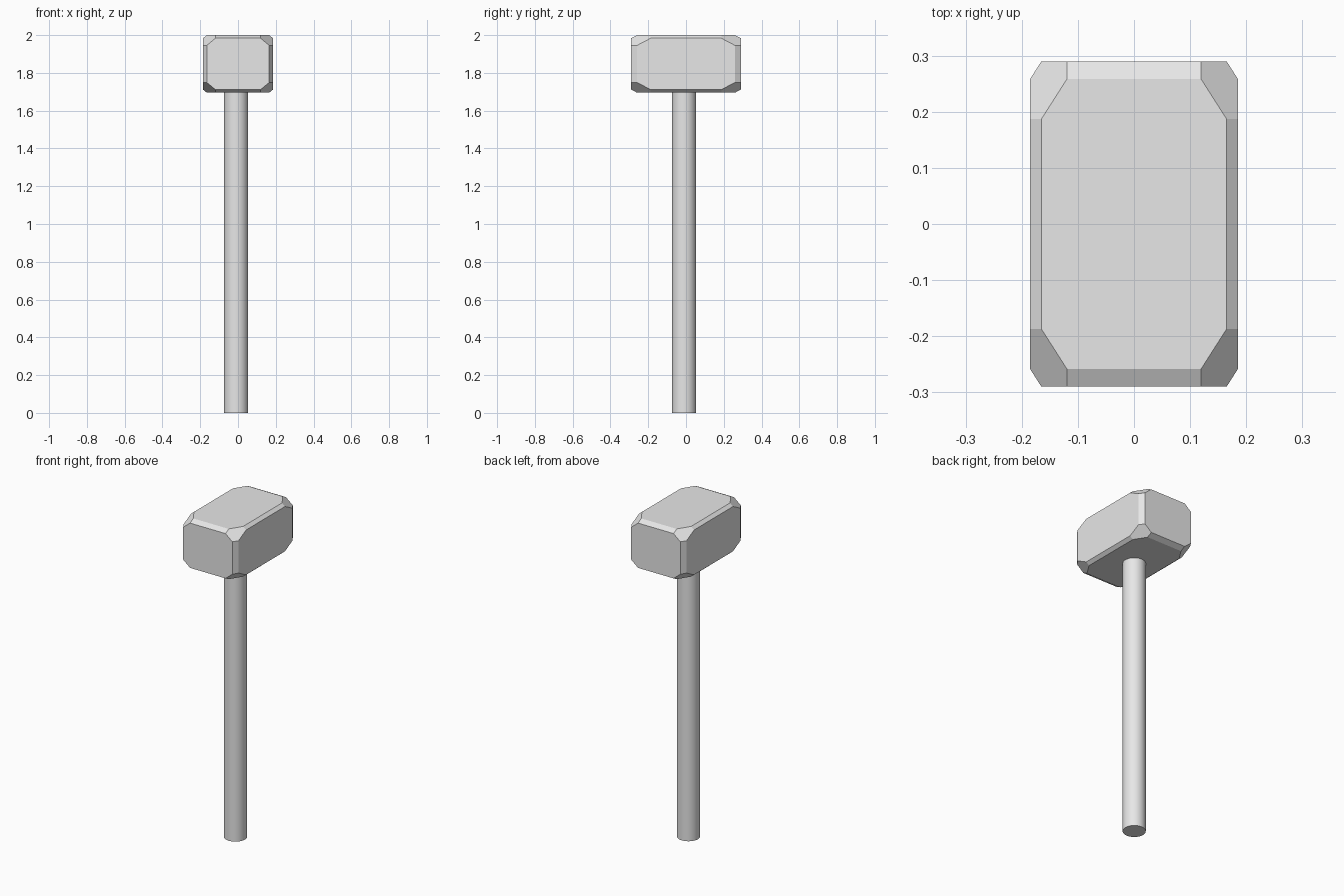
import bpy
import bmesh
from mathutils import Vector

cube = bpy.data.objects.get("Cube")
if cube:
    bpy.data.objects.remove(cube, do_unlink=True)

# Light grey shared by both parts
grey = bpy.data.materials.new("light_grey")
grey.use_nodes = True
colour = (0.8, 0.8, 0.8, 1.0)
grey.diffuse_color = colour
grey.node_tree.nodes["Principled BSDF"].inputs["Base Color"].default_value = colour


def add_head(centre, half):
    """Chamfered block: every edge bevelled and every corner cut off."""
    levels = (1.0, 0.892, 0.645)  # face, edge chamfer, corner cut
    orders = [(a, b, c) for a in levels for b in levels for c in levels
              if len({a, b, c}) == 3]
    signs = (-1, 1)
    bm = bmesh.new()
    for a, b, c in orders:
        for sx in signs:
            for sy in signs:
                for sz in signs:
                    bm.verts.new((sx * a * half.x, sy * b * half.y, sz * c * half.z))
    bmesh.ops.convex_hull(bm, input=bm.verts[:])
    bmesh.ops.dissolve_limit(bm, angle_limit=0.01, verts=bm.verts[:], edges=bm.edges[:])
    bmesh.ops.recalc_face_normals(bm, faces=bm.faces[:])
    mesh = bpy.data.meshes.new("hammer_head")
    bm.to_mesh(mesh)
    bm.free()
    obj = bpy.data.objects.new("hammer_head", mesh)
    obj.location = centre
    bpy.context.collection.objects.link(obj)
    return obj


# Heavy block head
head = add_head(Vector((0, 0, 1.8475)), Vector((0.185, 0.29, 0.1525)))
head.data.materials.append(grey)

# Round handle, set slightly off centre and sunk into the head
top = 1.75
bpy.ops.mesh.primitive_cylinder_add(vertices=32, radius=0.0635, depth=top,
                                    location=(-0.01, -0.01, top / 2))
handle = bpy.context.object
handle.name = "handle"
handle.data.materials.append(grey)
bpy.ops.object.shade_smooth_by_angle()
